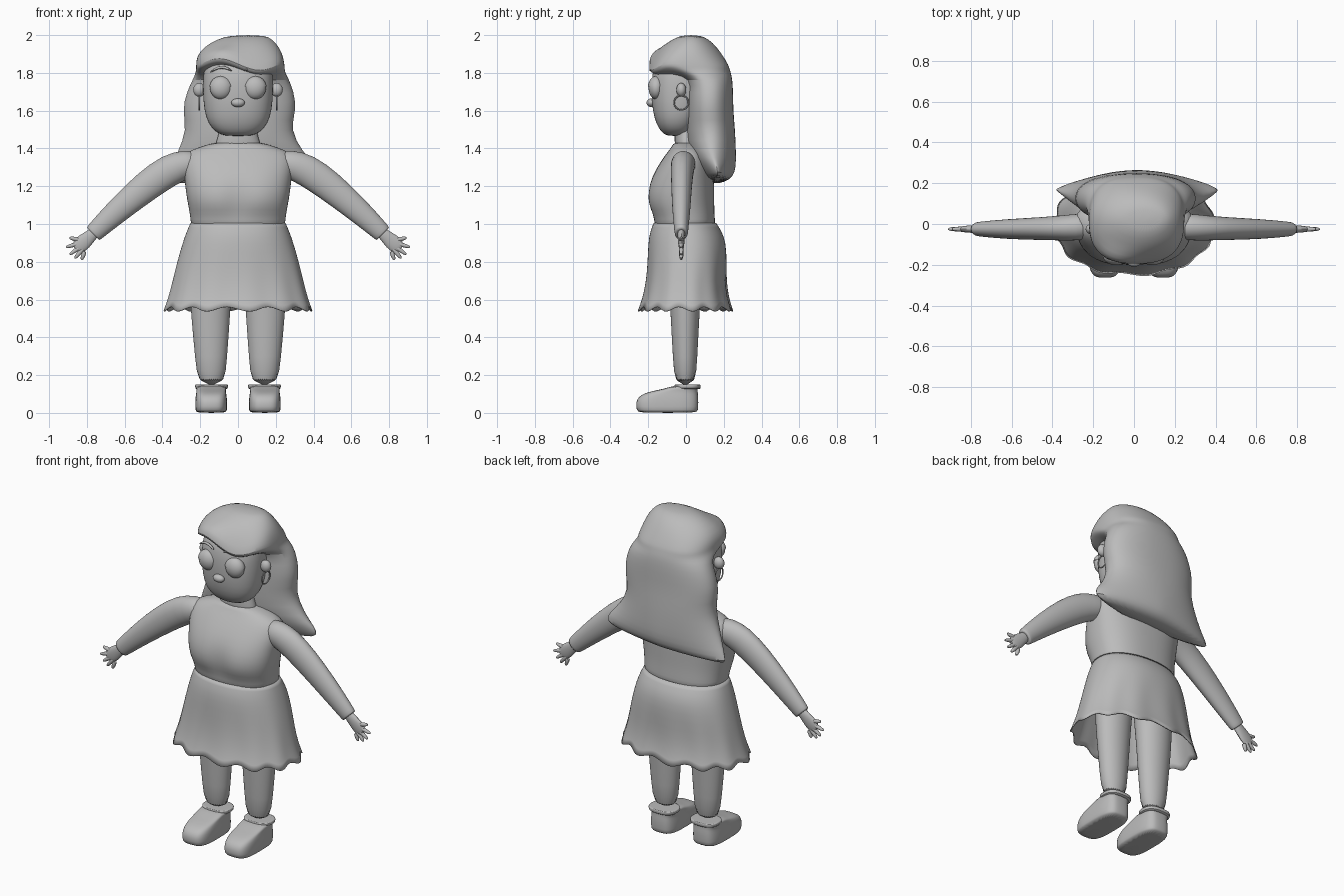
import bpy, bmesh, math
from mathutils import Vector

if "Cube" in bpy.data.objects:
    bpy.data.objects.remove(bpy.data.objects["Cube"])

grey = bpy.data.materials.new("plain_grey")
grey.use_nodes = True
grey.diffuse_color = (0.5, 0.5, 0.5, 1)
grey.node_tree.nodes["Principled BSDF"].inputs["Base Color"].default_value = (0.5, 0.5, 0.5, 1)


def finish(name, bm, subdiv=0, angle=50):
    bmesh.ops.recalc_face_normals(bm, faces=bm.faces)
    mesh = bpy.data.meshes.new(name)
    bm.to_mesh(mesh)
    bm.free()
    mesh.materials.append(grey)
    obj = bpy.data.objects.new(name, mesh)
    bpy.context.collection.objects.link(obj)
    if subdiv:
        mod = obj.modifiers.new("smooth", "SUBSURF")
        mod.levels = mod.render_levels = subdiv
    bpy.ops.object.select_all(action="DESELECT")
    obj.select_set(True)
    bpy.context.view_layer.objects.active = obj
    bpy.ops.object.shade_smooth_by_angle(angle=math.radians(angle))
    return obj


def power(v, p):
    return math.copysign(abs(v) ** (2 / p), v)


def oval(z, xl, xr, yf, yb, p=2, n=32):
    """Horizontal rounded ring between the given limits."""
    cx, cy, rx, ry = (xl + xr) / 2, (yf + yb) / 2, (xr - xl) / 2, (yb - yf) / 2
    angles = [2 * math.pi * i / n for i in range(n)]
    return [Vector((cx + rx * power(math.cos(a), p), cy + ry * power(math.sin(a), p), z)) for a in angles]


def loft(name, rings, subdiv=1, caps=True, angle=50):
    bm = bmesh.new()
    loops = [[bm.verts.new(v) for v in ring] for ring in rings]
    n = len(loops[0])
    for a, b in zip(loops, loops[1:]):
        for i in range(n):
            bm.faces.new((a[i], a[(i + 1) % n], b[(i + 1) % n], b[i]))
    if caps:
        bm.faces.new(loops[0])
        bm.faces.new(loops[-1])
    return finish(name, bm, subdiv, angle)


def tube(name, path, subdiv=1, n=12):
    """Limb in the xz plane; path entries are x, y, z, in-plane radius, y radius."""
    rings = []
    for i, (x, y, z, r, ry) in enumerate(path):
        a, b = path[max(i - 1, 0)], path[min(i + 1, len(path) - 1)]
        side = Vector((a[2] - b[2], 0, b[0] - a[0])).normalized()
        rings.append([Vector((x, y, z)) + side * r * math.cos(t) + Vector((0, ry * math.sin(t), 0))
                      for t in (2 * math.pi * k / n for k in range(n))])
    return loft(name, rings, subdiv)


def ball(name, centre, size, cut_z=None):
    bm = bmesh.new()
    bmesh.ops.create_uvsphere(bm, u_segments=24, v_segments=16, radius=1)
    for v in bm.verts:
        v.co = Vector(centre) + Vector([c * s for c, s in zip(v.co, size)])
    if cut_z is not None:
        bmesh.ops.bisect_plane(bm, geom=bm.verts[:] + bm.edges[:] + bm.faces[:], plane_co=(0, 0, cut_z),
                               plane_no=(0, 0, 1), clear_inner=True)
        bmesh.ops.holes_fill(bm, edges=[e for e in bm.edges if e.is_boundary])
    return finish(name, bm)


# Head and neck
head = [(1.465, .07, -.10, .0), (1.485, .118, -.13, .03), (1.53, .158, -.158, .06), (1.6, .18, -.178, .1),
        (1.7, .187, -.185, .12), (1.8, .186, -.182, .13), (1.88, .165, -.15, .12), (1.92, .11, -.08, .08)]
loft("head", [oval(z, -w, w, f, b, 2.3) for z, w, f, b in head])
loft("neck", [oval(z, -w, w, -.06, .06) for z, w in ((1.38, .13), (1.44, .115), (1.48, .1), (1.54, .1))])
ball("nose", (0, -.185, 1.642), (.036, .024, .023))

# Hair: one swept volume, overhanging in a wavy fringe
hair = [(1.225, -.37, .38, .12, .21, 1.5), (1.25, -.39, .42, .09, .25, 1.5), (1.3, -.365, .405, .05, .265, 1.6),
        (1.38, -.32, .345, .01, .265, 1.9), (1.5, -.27, .275, 0, .26, 2.2), (1.6, -.297, .31, 0, .25, 2.2),
        (1.7, -.272, .297, 0, .25, 2.2), (1.77, -.237, .268, .0, .245, 2.2), (1.8, -.225, .25, -.1, .238, 2.3),
        (1.825, -.222, .247, -.185, .23, 2.6), (1.84, -.222, .247, -.2, .226, 2.6),
        (1.885, -.22, .24, -.185, .2, 2.3), (1.935, -.185, .22, -.135, .165, 2.1),
        (1.98, -.11, .18, -.07, .12, 2), (2.0, -.03, .14, -.02, .07, 2)]
rings = []
for z, *limits in hair:
    ring = oval(z, *limits, n=40)
    for v in ring:
        if 1.79 < z < 1.9:
            front = min(1, max(0, -v.y / .15))
            v.z += front * .032 * math.cos((v.x + .1) * math.pi / .21)
        elif z < 1.35:
            v.z += .05 * v.x
    rings.append(ring)
loft("hair", rings)

# Torso with a soft chest
torso = [(.97, .245, -.165, .15), (1.0, .25, -.168, .155), (1.05, .255, -.18, .152), (1.1, .265, -.208, .15),
         (1.17, .277, -.212, .15), (1.25, .285, -.185, .15), (1.33, .3, -.135, .135), (1.385, .275, -.095, .1),
         (1.41, .19, -.075, .08), (1.435, .125, -.065, .065)]
rings = []
for z, w, f, b in torso:
    ring = oval(z, -w, w, f, b, 2.4)
    for v in ring:
        if v.y < 0:
            v.y += .028 * math.exp(-(v.x / .06) ** 2) * math.exp(-((z - 1.13) / .08) ** 2)
    rings.append(ring)
loft("torso", rings)

# Skirt with a ruffled hem
skirt = [(1.005, .252, -.172, .16), (.96, .272, -.19, .19), (.9, .293, -.2, .212), (.8, .322, -.203, .215),
         (.7, .345, -.21, .213), (.61, .368, -.228, .225), (.55, .39, -.25, .245)]
rings = []
for z, w, f, b in skirt:
    ring = oval(z, -w, w, f, b, 2.2, 72)
    flare = max(0, (.95 - z) / .4) ** 2
    for i, v in enumerate(ring):
        wave = math.sin(12 * 2 * math.pi * i / 72)
        v.x *= 1 + .022 * flare * wave
        v.y *= 1 + .035 * flare * wave
        v.z -= .014 * flare * wave
    rings.append(ring)
cloth = loft("skirt", rings, caps=False)
thick = cloth.modifiers.new("thickness", "SOLIDIFY")
thick.thickness = .006

# Paired parts, mirrored by the sign of x
shoe = [(0, -.25, .058, .078), (.012, -.262, .064, .084), (.055, -.267, .066, .085), (.09, -.25, .065, .082),
        (.112, -.2, .062, .078), (.128, -.11, .062, .078), (.145, -.07, .062, .08)]
fingers = [(.893, .927), (.912, .877), (.892, .838), (.865, .817), (.828, .81)]
for side, s in (("left", 1), ("right", -1)):
    leg = [(.14, .14, .072, -.06, .052), (.3, .143, .085, -.07, .06), (.45, .144, .098, -.078, .068),
           (.58, .146, .107, -.085, .075), (.8, .14, .12, -.1, .09), (.95, .13, .12, -.1, .09)]
    loft(side + "_leg", [oval(z, s * x - w, s * x + w, f, b) for z, x, w, f, b in leg])
    loft(side + "_shoe", [oval(z, s * .142 - w, s * .142 + w, f, b, 3.4) for z, f, b, w in shoe])
    cuff = [(.125, .08), (.128, .086), (.147, .088), (.15, .085), (.15, .07)]
    loft(side + "_shoe_cuff", [oval(z, s * .14 - w, s * .14 + w, .008 - w * .8, .008 + w * .8, 2.6)
                               for z, w in cuff])

    arm = [(.2, -.01, 1.325, .06, .06), (.27, -.015, 1.318, .078, .068), (.36, -.02, 1.29, .088, .062),
           (.48, -.023, 1.205, .083, .056), (.62, -.025, 1.087, .069, .05), (.74, -.025, .975, .054, .039),
           (.766, -.025, .949, .049, .035), (.768, -.025, .947, .047, .033)]
    tube(side + "_arm", [(s * x, *rest) for x, *rest in arm], n=16)
    palm = [(.74, -.025, .975, .03, .022), (.78, -.025, .937, .033, .02), (.815, -.025, .907, .045, .018),
            (.845, -.025, .88, .042, .014), (.86, -.025, .865, .025, .009)]
    tube(side + "_palm", [(s * x, *rest) for x, *rest in palm])
    for i, (x, z) in enumerate(fingers):
        bx, bz = .835 - .006 * i, .915 - .014 * i
        path = [(bx + (x - bx) * t, -.025, bz + (z - bz) * t, r, r) for t, r in
                ((0, .015), (.5, .0125), (.85, .01), (1, .005))]
        tube(f"{side}_finger_{i + 1}", [(s * a, *rest) for a, *rest in path], n=8)

    # Face details
    ball(side + "_eye", (s * .09, -.158, 1.72), (.058, .04, .06))
    ball(side + "_eyelid", (s * .09, -.158, 1.72), (.062, .044, .063), 1.727)
    ball(side + "_ear", (s * .205, -.025, 1.71), (.032, .026, .036))
    brow = [(.03, 1.808, .003), (.055, 1.825, .008), (.09, 1.833, .009), (.125, 1.82, .007), (.15, 1.8, .003)]
    tube(side + "_eyebrow", [(s * x, -.19 + 1.5 * x * x, z, r, .008) for x, z, r in brow], n=8)
    bpy.ops.mesh.primitive_torus_add(location=(s * .205, -.025, 1.642), rotation=(0, math.pi / 2, 0),
                                     major_radius=.038, minor_radius=.004, major_segments=32, minor_segments=8)
    hoop = bpy.context.object
    hoop.name = side + "_earring"
    hoop.data.materials.append(grey)
    bpy.ops.object.shade_smooth_by_angle()
